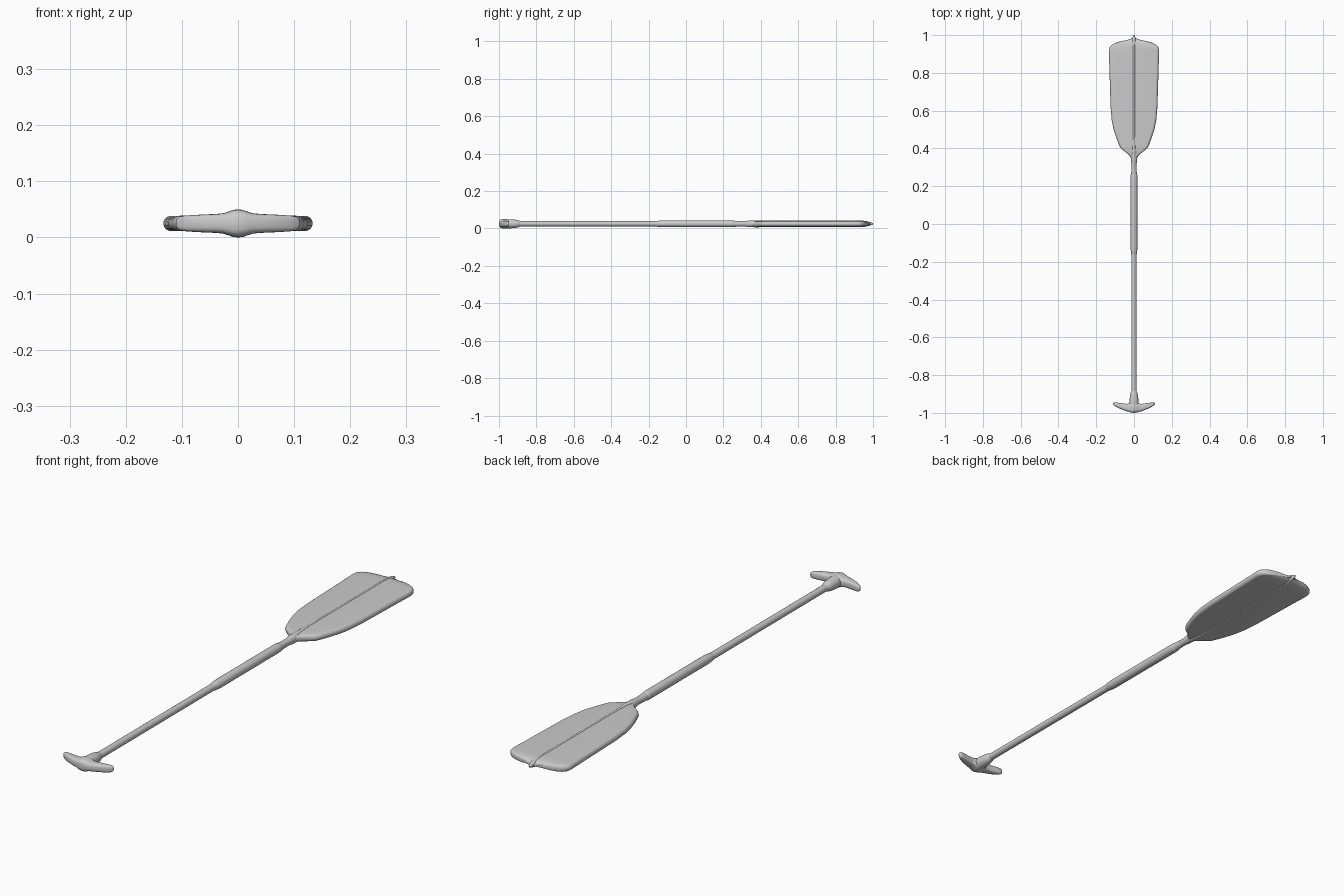
import bpy, bmesh, math
from mathutils import Vector

ZC = 0.025  # height of the paddle's centre line


def loft(name, rings, angle=40):
    """Skin a list of equal-length point rings and cap both ends."""
    bm = bmesh.new()
    vs = [[bm.verts.new(p) for p in r] for r in rings]
    n = len(vs[0])
    for a, b in zip(vs, vs[1:]):
        for i in range(n):
            j = (i + 1) % n
            bm.faces.new((a[i], a[j], b[j], b[i]))
    bm.faces.new(vs[0])
    bm.faces.new(vs[-1])
    bmesh.ops.recalc_face_normals(bm, faces=bm.faces[:])
    me = bpy.data.meshes.new(name)
    bm.to_mesh(me)
    bm.free()
    ob = bpy.data.objects.new(name, me)
    bpy.context.collection.objects.link(ob)
    bpy.ops.object.select_all(action='DESELECT')
    ob.select_set(True)
    bpy.context.view_layer.objects.active = ob
    bpy.ops.object.shade_smooth_by_angle(angle=math.radians(angle))
    return ob


def tube(name, stations, n=24):
    """Elliptical tube along y; stations are (y, half width, half height)."""
    rings = []
    for y, w, h in stations:
        rings.append([Vector((w * math.cos(2 * math.pi * i / n), y,
                              ZC + h * math.sin(2 * math.pi * i / n))) for i in range(n)])
    return loft(name, rings)


def round_tube(name, stations):
    return tube(name, [(y, r, r) for y, r in stations])


def slab_ring(y, w, t, k=6):
    """Flat blade section with rounded edges, slightly thicker in the middle."""
    r = min(t, w * 0.5)
    pts = []
    for side in (1, -1):
        for i in range(k * 2 + 1):
            a = side * (-math.pi / 2 + math.pi * i / (2 * k)) if side > 0 else \
                math.pi / 2 + math.pi * i / (2 * k)
            pts.append(Vector((side * (w - r) + r * math.cos(a), y, ZC + t * math.sin(a))))
        pts.append(Vector((0, y, ZC + side * t * 1.12)))
    return pts


# Shaft and thicker hand sleeve
round_tube("shaft", [(-0.95, 0.0138), (0.30, 0.0138)])
round_tube("shaft_sleeve", [(-0.162, 0.0138), (-0.155, 0.0155), (-0.13, 0.018), (0.245, 0.018),
                            (0.258, 0.0175), (0.265, 0.0138)])

# Neck running into the central rib and pointed tip of the blade
tube("neck_and_rib", [(0.255, 0.016, 0.0165), (0.29, 0.0135, 0.0145), (0.315, 0.0135, 0.0145),
                      (0.335, 0.016, 0.0175), (0.37, 0.017, 0.0185), (0.42, 0.011, 0.0182),
                      (0.50, 0.0085, 0.018), (0.93, 0.0085, 0.018), (0.955, 0.010, 0.016),
                      (0.975, 0.011, 0.012), (0.988, 0.0075, 0.0085), (0.997, 0.004, 0.005),
                      (1.0, 0.0015, 0.002)])

# Blade
blade = [(0.325, 0.012, 0.010), (0.35, 0.017, 0.0125), (0.365, 0.026, 0.0132),
         (0.378, 0.042, 0.0135), (0.393, 0.062, 0.0135), (0.405, 0.073, 0.0135),
         (0.42, 0.080, 0.0135), (0.46, 0.095, 0.0135), (0.50, 0.108, 0.0135),
         (0.55, 0.118, 0.0135), (0.62, 0.124, 0.0135), (0.75, 0.128, 0.0135),
         (0.85, 0.131, 0.0135), (0.90, 0.133, 0.0135), (0.92, 0.133, 0.0135),
         (0.935, 0.129, 0.0133), (0.947, 0.119, 0.0127), (0.957, 0.102, 0.0115),
         (0.964, 0.082, 0.010), (0.969, 0.060, 0.008), (0.974, 0.036, 0.0055),
         (0.981, 0.016, 0.0035), (0.988, 0.006, 0.002)]
loft("blade", [slab_ring(*s) for s in blade])

# Socket that joins the grip to the shaft
round_tube("grip_socket", [(-0.975, 0.024), (-0.955, 0.0242), (-0.935, 0.0238), (-0.91, 0.0215),
                           (-0.895, 0.0185), (-0.885, 0.0138)])

# T grip: half stations (x, front y, back y, half height), mirrored across x
half = [(0.0, -1.0, -0.938, 0.025), (0.008, -0.9995, -0.94, 0.0242),
        (0.016, -0.998, -0.945, 0.0215), (0.026, -0.995, -0.951, 0.0182),
        (0.04, -0.991, -0.952, 0.0168), (0.06, -0.984, -0.950, 0.016),
        (0.08, -0.975, -0.947, 0.015), (0.095, -0.967, -0.945, 0.0138),
        (0.104, -0.961, -0.945, 0.012), (0.109, -0.957, -0.947, 0.008),
        (0.1105, -0.955, -0.949, 0.004)]
stations = [(-x, a, b, h) for x, a, b, h in reversed(half[1:])] + half
rings = []
for x, a, b, h in stations:
    ring = []
    for i in range(24):
        c, s = math.cos(math.pi * i / 12), math.sin(math.pi * i / 12)
        ring.append(Vector((x, (a + b) / 2 + (b - a) / 2 * math.copysign(abs(c) ** 0.65, c),
                            ZC + h * math.copysign(abs(s) ** 0.65, s))))
    rings.append(ring)
loft("grip", rings)
